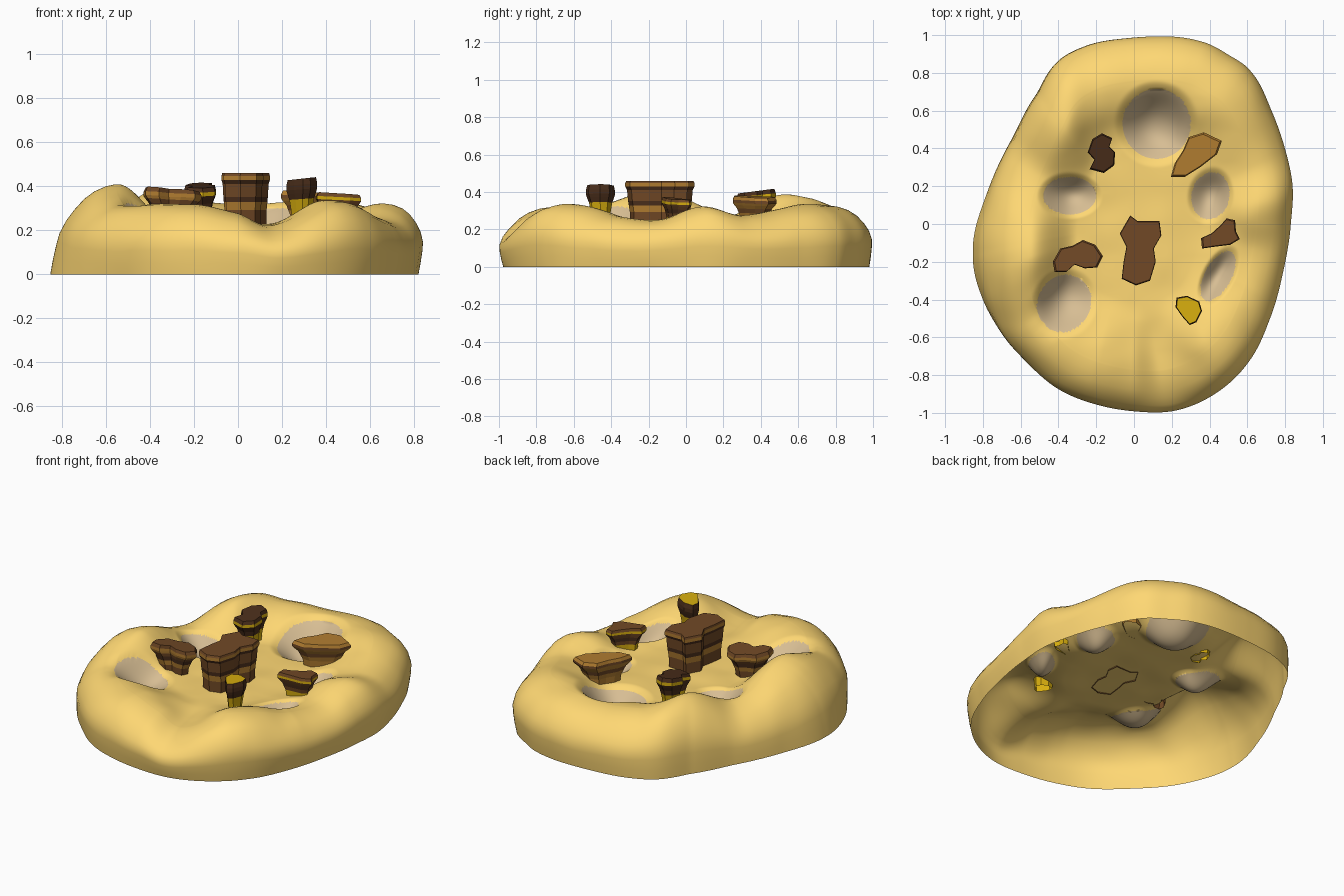
import bpy, bmesh, math
from mathutils import noise, Vector

if "Cube" in bpy.data.objects:
    bpy.data.objects.remove(bpy.data.objects["Cube"])

def material(name, rgb):
    m = bpy.data.materials.new(name)
    m.diffuse_color = (*[(c / 255) ** 2.2 for c in rgb], 1)
    m.use_nodes = True
    m.node_tree.nodes["Principled BSDF"].inputs["Base Color"].default_value = m.diffuse_color
    return m

SAND = material("sand", (255, 215, 115))
GREY = material("pale_sand", (214, 188, 146))
DARK = material("dark_brown", (76, 50, 33))
BROWN = material("brown", (112, 74, 42))
TAN = material("tan", (176, 124, 52))
GOLD = material("gold", (214, 172, 22))

def loop_value(table, a):
    """Smooth periodic interpolation of (angle, value) pairs."""
    n = len(table)
    for i in range(n):
        a1, a2 = table[i][0], table[(i + 1) % n][0]
        span = (a2 - a1) % math.tau
        t = (a - a1) % math.tau
        if t <= span:
            p0, p1, p2, p3 = [table[(i + k) % n][1] for k in (-1, 0, 1, 2)]
            t /= span
            return 0.5 * (2*p1 + (p2-p0)*t + (2*p0-5*p1+4*p2-p3)*t*t + (3*p1-p0-3*p2+p3)*t**3)

def finish(bm, name, mats):
    bmesh.ops.recalc_face_normals(bm, faces=bm.faces)
    me = bpy.data.meshes.new(name)
    bm.to_mesh(me)
    bm.free()
    ob = bpy.data.objects.new(name, me)
    bpy.context.collection.objects.link(ob)
    for m in mats:
        me.materials.append(m)
    return ob

# Island outline (x, y) and crest of the surrounding dunes (x, y, height)
outline = [(.84, .2), (.8, .4), (.73, .6), (.62, .81), (.5, .9), (.36, .97), (0, .995),
           (-.25, .955), (-.41, .87), (-.52, .7), (-.65, .46), (-.78, .17), (-.85, -.15), (-.81, -.38),
           (-.72, -.57), (-.58, -.73), (-.4, -.88), (-.2, -.96), (0, -.995), (.22, -.99),
           (.43, -.9), (.6, -.74), (.72, -.5), (.79, -.25), (.83, 0)]
crest = [(.7, .1, .32), (.67, .33, .275), (.5, .72, .335), (.1, .85, .32), (-.2, .8, .33), (-.44, .62, .385),
         (-.6, .3, .28), (-.6, -.18, .41), (-.55, -.5, .325), (-.2, -.75, .32), (.0, -.8, .275),
         (.16, -.82, .22), (.4, -.65, .34), (.62, -.35, .265), (.66, -.15, .255)]
polar = lambda p: math.atan2(p[1], p[0]) % math.tau
R_TAB = sorted((polar(p), math.hypot(p[0], p[1])) for p in outline)
H_TAB = sorted((polar(p), p[2]) for p in crest)
# Inward lean of the crest by angle (left side slopes more)
LEAN = [(math.radians(d), v) for d, v in ((0, .0), (60, .01), (100, .03), (130, .06), (165, .09), (195, .13),
                                          (225, .03), (270, .01), (320, 0))]

# Hollows: centre x, y, radii, depth, turn
craters = [(.12, .53, .18, .185, .12, 0), (-.34, .15, .14, .10, .08, 0), (.405, .15, .10, .125, .08, -.2),
           (.445, -.275, .07, .145, .08, -.5), (-.37, -.42, .14, .155, .09, -.5)]
FLOOR = .225

def local(x, y, c):
    u, v, co, si = x - c[0], y - c[1], math.cos(c[5]), math.sin(c[5])
    return math.hypot((u * co + v * si) / c[2], (v * co - u * si) / c[3])

# Island: polar shell, outer wall rings then dune crest down to the flat middle
N, M = 320, 100
wall = [(.975, 0), (.987, .16), (.997, .34), (1, .46), (.988, .6), (.965, .72), (.93, .84), (.89, .92), (.84, .975), (.79, 1)]
bm = bmesh.new()
rings = []
for k in range(len(wall) + M - 1):
    ring = []
    for i in range(N):
        a = math.tau * i / N
        R, h, lean = (loop_value(t, a) for t in (R_TAB, H_TAB, LEAN))
        if k < len(wall):
            s, f = wall[k]
            s += lean * .22 * (1 - f) - lean * f
            z = f * h
        else:
            u = 1 - (k - len(wall) + 1) / M
            s = (.79 - lean) * u
            t = min(1, max(0, (u - .53) / .45))
            z = FLOOR + (h - FLOOR) * t * t * (3 - 2 * t)
        x, y = s * R * math.cos(a), s * R * math.sin(a)
        for c in craters:
            d = local(x, y, c)
            if abs(d - 1) < .03:  # snap to a clean crater border
                x, y, d = c[0] + (x - c[0]) / d, c[1] + (y - c[1]) / d, 1
            if d < 1.25:
                z -= c[4] * (1 - (d / 1.25) ** 2) ** 1.7
        if k > 0:
            z += .008 * noise.noise(Vector((x * 6, y * 6, z * 6)))
        ring.append(bm.verts.new((x, y, z)))
    rings.append(ring)
for r0, r1 in zip(rings, rings[1:]):
    for i in range(N):
        bm.faces.new((r0[i], r0[(i + 1) % N], r1[(i + 1) % N], r1[i]))
centre = bm.verts.new((0, 0, FLOOR))
for i in range(N):
    bm.faces.new((rings[-1][i], rings[-1][(i + 1) % N], centre))
for f in bm.faces:
    f.smooth = True
    p = f.calc_center_median()
    f.material_index = int(any(local(p.x, p.y, c) < 1 for c in craters))
finish(bm, "island", [SAND, GREY])

# Layered rocks: outline stacked along a (scale, height fraction) profile, one colour per band
FLARED = [(.6, 0), (.64, .25), (.72, .42), (.8, .58), (.93, .7), (1, .78), (1, .88), (.92, 1)]
UPRIGHT = [(.86, 0), (.87, .3), (.9, .45), (.92, .55), (.95, .8), (1, .87), (1, .95), (.97, 1)]

def rock(name, pts, base, top, profile, bands, cap, tilt=(0, 0)):
    mats = [DARK, BROWN, TAN, GOLD]
    n = len(pts)
    cx, cy = sum(p[0] for p in pts) / n, sum(p[1] for p in pts) / n
    bm = bmesh.new()
    rows = []
    for s, f in profile:
        rows.append([bm.verts.new((cx + (x - cx) * s, cy + (y - cy) * s,
                     base + (top - base + tilt[0] * (x - cx) + tilt[1] * (y - cy)) * f)) for x, y in pts])
    for r0, r1, b in zip(rows, rows[1:], bands):
        for i in range(n):
            bm.faces.new((r0[i], r0[(i + 1) % n], r1[(i + 1) % n], r1[i])).material_index = mats.index(b)
    bm.faces.new(rows[-1]).material_index = mats.index(cap)
    finish(bm, name, mats)

rock("centre_rock", [(-.02, .045), (.02, .015), (.135, .015), (.145, -.06), (.105, -.13), (.115, -.2), (.085, -.3),
     (.01, -.325), (-.065, -.29), (-.055, -.2), (-.04, -.12), (-.075, -.05)],
     .22, .46, UPRIGHT, [BROWN, TAN, DARK, BROWN, DARK, TAN, BROWN], BROWN)
rock("back_left_rock", [(-.17, .48), (-.22, .45), (-.245, .38), (-.21, .34), (-.235, .29), (-.16, .27), (-.105, .31),
     (-.1, .38), (-.13, .41), (-.115, .455)],
     .22, .405, FLARED, [GOLD, GOLD, DARK, DARK, DARK, GOLD, DARK], DARK, (0, .12))
rock("back_right_rock", [(.29, .46), (.37, .485), (.465, .44), (.44, .37), (.35, .3), (.27, .25), (.195, .25),
     (.215, .32), (.26, .39)],
     .225, .375, FLARED, [TAN, TAN, BROWN, TAN, TAN, BROWN, TAN], TAN, (-.05, 0))
rock("left_rock", [(-.43, -.2), (-.39, -.13), (-.325, -.115), (-.27, -.085), (-.205, -.11), (-.165, -.17),
     (-.195, -.23), (-.26, -.235), (-.315, -.215), (-.36, -.255), (-.42, -.255)],
     .225, .385, FLARED, [BROWN, TAN, DARK, BROWN, TAN, TAN, BROWN], BROWN, (-.06, -.1))
rock("right_rock", [(.49, .03), (.535, .02), (.54, -.04), (.56, -.08), (.51, -.11), (.43, -.12), (.36, -.13),
     (.355, -.075), (.41, -.05), (.46, -.005)],
     .23, .365, FLARED, [GOLD, BROWN, DARK, BROWN, BROWN, GOLD, BROWN], BROWN, (-.05, -.05))
rock("front_right_rock", [(.225, -.39), (.28, -.38), (.345, -.41), (.36, -.46), (.33, -.52), (.295, -.535),
     (.255, -.49), (.22, -.44)],
     .215, .435, FLARED, [GOLD, GOLD, GOLD, DARK, DARK, DARK, DARK], GOLD, (.1, 0))
